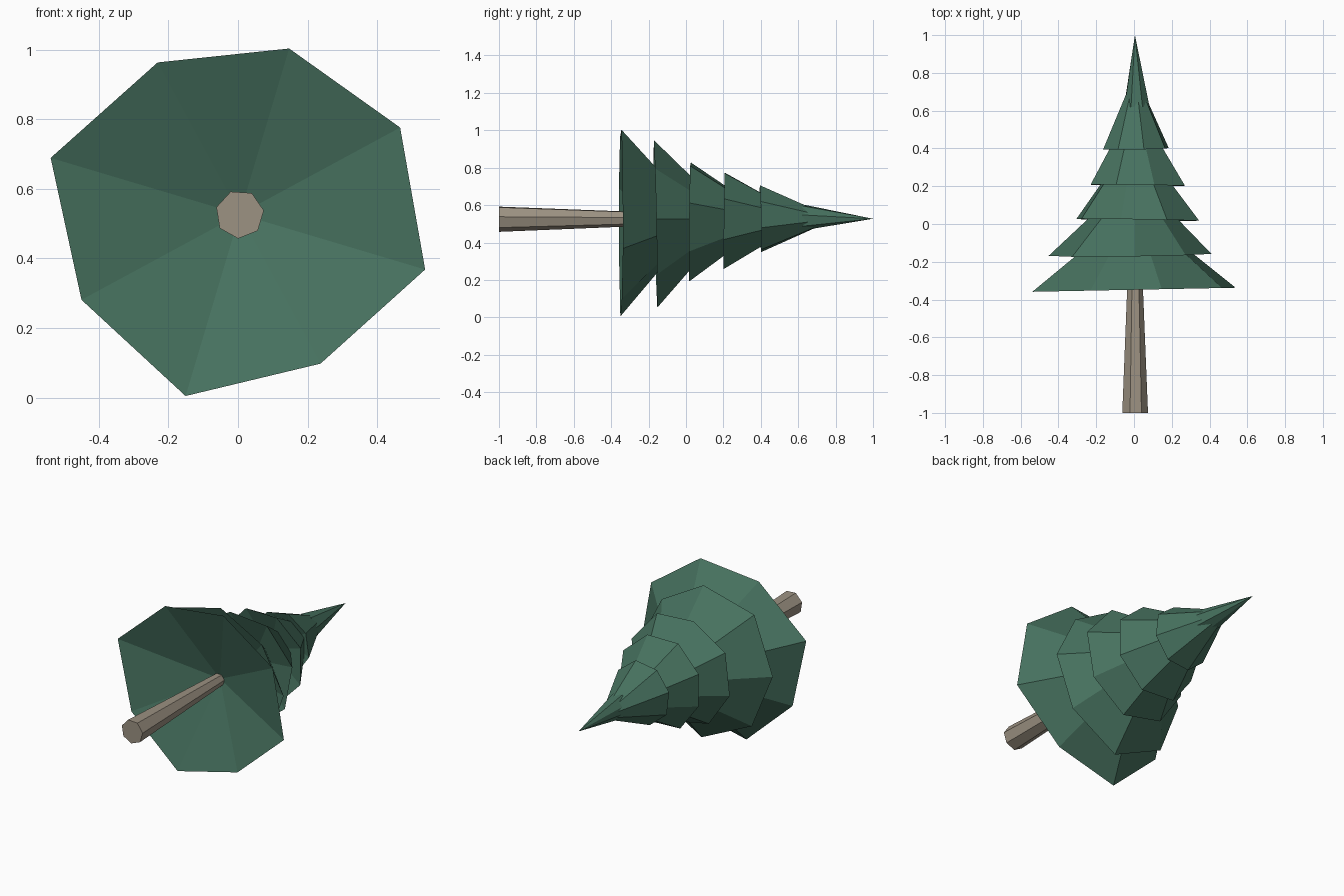
import bpy
import bmesh
from math import cos, sin, radians, tau

cube = bpy.data.objects.get("Cube")
if cube:
    bpy.data.objects.remove(cube, do_unlink=True)

AXIS_X, AXIS_Z = 0.005, 0.527   # the tree lies along y


def make_material(name, color):
    mat = bpy.data.materials.new(name)
    mat.use_nodes = True
    mat.diffuse_color = color
    bsdf = mat.node_tree.nodes["Principled BSDF"]
    bsdf.inputs["Base Color"].default_value = color
    bsdf.inputs["Roughness"].default_value = 0.9
    return mat


def finish(name, bm, mat):
    bmesh.ops.recalc_face_normals(bm, faces=bm.faces)
    mesh = bpy.data.meshes.new(name)
    bm.to_mesh(mesh)
    bm.free()
    mesh.materials.append(mat)
    obj = bpy.data.objects.new(name, mesh)
    bpy.context.collection.objects.link(obj)
    return obj


def ring(bm, radii, phase, y, tilt_x=0, tilt_z=0):
    """Closed loop of vertices around the tree axis, optionally tilted."""
    verts = []
    for i, r in enumerate(radii):
        a = radians(phase) + tau * i / len(radii)
        dx, dz = r * cos(a), r * sin(a)
        verts.append(bm.verts.new((AXIS_X + dx, y + tilt_x * dx + tilt_z * dz, AXIS_Z + dz)))
    return verts


def bough_tier(name, mat, y, apex, phase, radii, tilt_x=0, tilt_z=0):
    """Uneven cone with a hollowed underside."""
    bm = bmesh.new()
    rim = ring(bm, radii, phase, y, tilt_x, tilt_z)
    hollow = y + 0.33 * sum(radii) / len(radii)
    for tip_y in (apex, hollow):
        tip = bm.verts.new((AXIS_X, tip_y, AXIS_Z))
        for a, b in zip(rim, rim[1:] + rim[:1]):
            bm.faces.new((a, b, tip))
    return finish(name, bm, mat)


green = make_material("needle green", (0.063, 0.168, 0.115, 1))
bark = make_material("pale bark", (0.335, 0.287, 0.224, 1))

# Tapered seven-sided trunk
bm = bmesh.new()
sides = 7
base = ring(bm, [0.07] * sides, 9, -1)
top = ring(bm, [0.033] * sides, 9, -0.1)
for i in range(sides):
    j = (i + 1) % sides
    bm.faces.new((base[i], base[j], top[j], top[i]))
bm.faces.new(base)
bm.faces.new(top)
finish("trunk", bm, bark)

# Bough tiers from the lowest to the tip
bough_tier("bottom_boughs", green, -0.348, 0.09, 28.4,
           [.524, .497, .496, .567, .517, .545, .488, .556], 0.02)
bough_tier("lower_boughs", green, -0.163, 0.26, 0,
           [.405, .38, .42, .47, .457, .46, .475, .42], 0.012, -0.02)
bough_tier("middle_boughs", green, 0.022, 0.47, 14,
           [.35, .33, .31, .33, .32, .33, .345, .34], -0.015, 0.01)
bough_tier("upper_boughs", green, 0.205, 0.65, 22,
           [.285, .265, .265, .255, .25, .28, .29, .285], -0.01, 0.01)
bough_tier("top_boughs", green, 0.398, 0.8, 30,
           [.185, .185, .18, .175, .18, .185, .19, .185], 0.02, -0.02)
bough_tier("tip", green, 0.62, 1.0, 15,
           [.08, .08, .08, .063, .06, .065, .065, .08])
